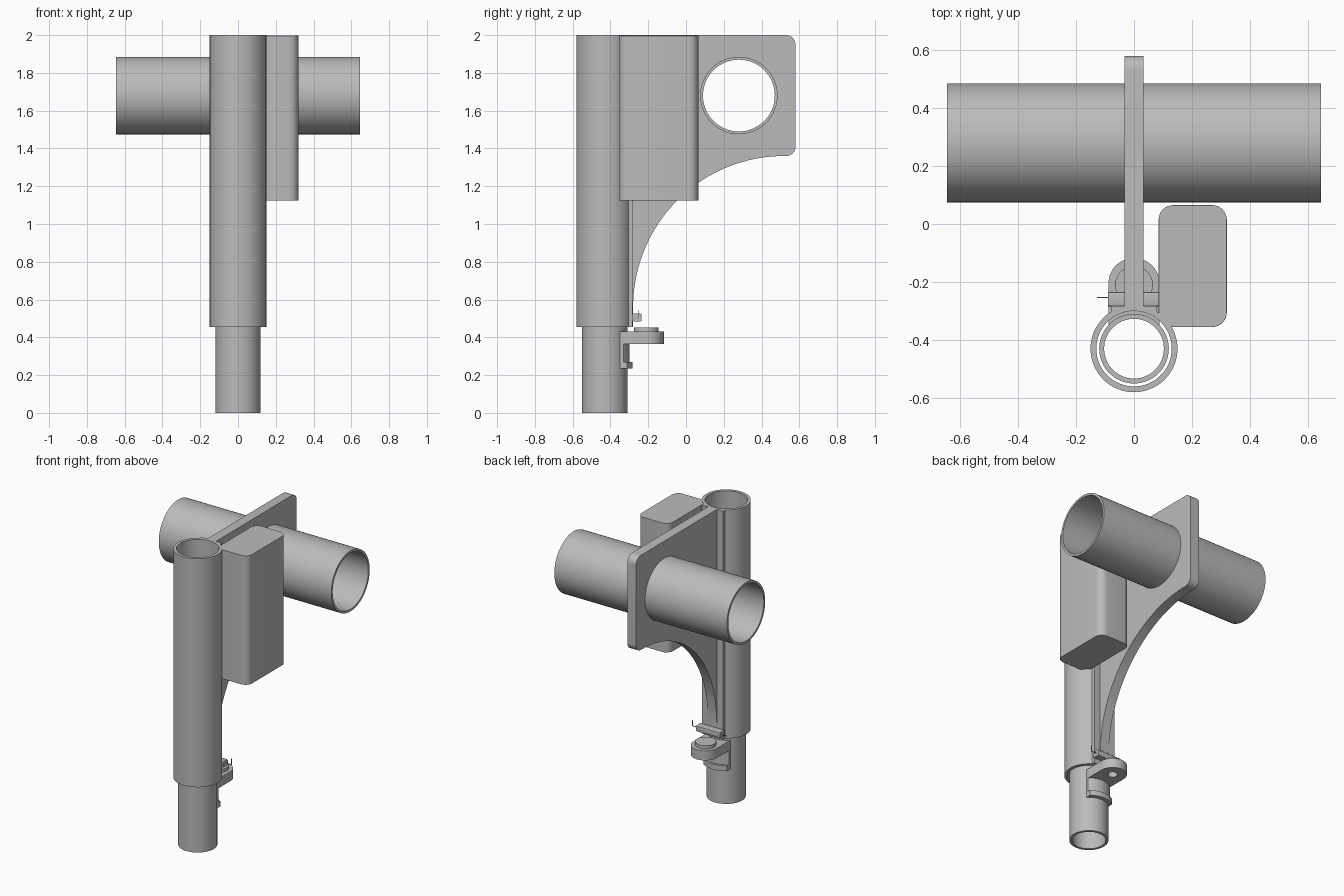
import bpy, bmesh
from math import sin, cos, pi, radians, asin
from mathutils import Vector

if "Cube" in bpy.data.objects:
    bpy.data.objects.remove(bpy.data.objects["Cube"])

grey = bpy.data.materials.new("plain grey")
grey.use_nodes = True
colour = (0.5, 0.5, 0.5, 1)
grey.diffuse_color = colour
grey.node_tree.nodes["Principled BSDF"].inputs["Base Color"].default_value = colour


def arc(u, v, r, start, end, n):
    """Points along an arc, angles in degrees, both ends included."""
    steps = [radians(start + (end - start) * i / n) for i in range(n + 1)]
    return [(u + r * cos(a), v + r * sin(a)) for a in steps]


def circle(u, v, r, n=64):
    return arc(u, v, r, 0, 360, n)[:-1]


def rounded(u0, u1, v0, v1, r, n=8):
    """Outline of a rectangle with rounded corners."""
    return (arc(u1 - r, v1 - r, r, 0, 90, n) + arc(u0 + r, v1 - r, r, 90, 180, n)
            + arc(u0 + r, v0 + r, r, 180, 270, n) + arc(u1 - r, v0 + r, r, 270, 360, n))


def rect(u0, u1, v0, v1):
    return [(u0, v0), (u1, v0), (u1, v1), (u0, v1)]


def prism(name, loops, low, high, axis="z", bevel=0):
    """Extrude an outline (further loops are holes) along z or x."""
    def place(u, v, w):
        return Vector((u, v, w) if axis == "z" else (w, u, v))

    bm = bmesh.new()
    edges = []
    for loop in loops:
        verts = [bm.verts.new(place(u, v, low)) for u, v in loop]
        edges += [bm.edges.new((a, b)) for a, b in zip(verts, verts[1:] + verts[:1])]
    bmesh.ops.triangle_fill(bm, edges=edges, use_beauty=True)
    caps = bmesh.ops.extrude_face_region(bm, geom=bm.faces[:], use_keep_orig=True)
    top = [g for g in caps["geom"] if isinstance(g, bmesh.types.BMVert)]
    bmesh.ops.translate(bm, verts=top, vec=place(0, 0, high - low))
    bmesh.ops.recalc_face_normals(bm, faces=bm.faces[:])
    mesh = bpy.data.meshes.new(name)
    bm.to_mesh(mesh)
    bm.free()
    mesh.materials.append(grey)
    obj = bpy.data.objects.new(name, mesh)
    bpy.context.collection.objects.link(obj)
    bpy.ops.object.select_all(action="DESELECT")
    obj.select_set(True)
    bpy.context.view_layer.objects.active = obj
    bpy.ops.object.shade_smooth_by_angle(angle=radians(30))
    if bevel:
        mod = obj.modifiers.new("soft rims", "BEVEL")
        mod.width = bevel
        mod.segments = 3
        mod.limit_method = "ANGLE"
        mod.angle_limit = radians(60)
    return obj


POST = -0.43   # y of the upright tubes
BOLT = -0.205  # y of the clamp bolt

# Telescoping upright tubes
prism("outer_post", [circle(0, POST, 0.15), circle(0, POST, 0.13)], 0.455, 2.0)
prism("inner_post", [circle(0, POST, 0.12), circle(0, POST, 0.103)], 0, 1.2)

# Flat strip along the back of the post
half = 0.08
edge = 90 - math_angle if (math_angle := asin(half / 0.145) * 180 / pi) else 90
strip = [(half, -0.283), (-half, -0.283)] + arc(0, POST, 0.145, 180 - edge, edge, 16)
prism("back_strip", [strip], 0.455, 2.0)

# Gusset plate with a curved lower edge and a hole for the cross tube
gusset = (arc(0.53, 1.95, 0.05, 0, 90, 8) + [(-0.29, 2.0), (-0.29, 0.56)]
          + arc(0.52, 0.56, 0.80, 180, 90, 40) + arc(0.53, 1.41, 0.05, -90, 0, 8))
prism("gusset_plate", [gusset, circle(0.28, 1.68, 0.20)], -0.033, 0.033, "x")

# Cross tube
prism("cross_tube", [circle(0.28, 1.68, 0.205), circle(0.28, 1.68, 0.19)],
      -0.645, 0.645, "x")

# Side box
prism("side_box", [rounded(0.085, 0.32, -0.355, 0.065, 0.05)], 1.125, 1.997, bevel=0.012)


# Clamp bracket: curved leg, lower lip and a rounded shelf with a bolt
def saddle(thick):
    """Curved pad hugging the inner post, trimmed to the bracket width."""
    inner = asin(0.088 / 0.118) * 180 / pi
    outer = asin(0.088 / (0.12 + thick)) * 180 / pi
    return (arc(0, POST, 0.12 + thick, 90 - outer, 90 + outer, 16)
            + arc(0, POST, 0.118, 90 + inner, 90 - inner, 16))


prism("bracket_leg", [saddle(0.012)], 0.235, 0.43)
prism("bracket_lip", [saddle(0.027)], 0.235, 0.27)
reach = asin(0.088 / 0.118) * 180 / pi
shelf = arc(0, BOLT, 0.088, 0, 180, 32) + arc(0, POST, 0.118, 90 + reach, 90 - reach, 16)
prism("bracket_shelf", [shelf, circle(0, BOLT, 0.03, 32)], 0.365, 0.43)
prism("bolt_head", [circle(0, BOLT - 0.005, 0.065, 48)], 0.428, 0.452, bevel=0.005)

# Latch bar under the gusset with thin wire ends
prism("latch_bar", [rounded(-0.284, -0.235, 0.485, 0.525, 0.006, 3)], -0.09, 0.088, "x")
prism("latch_wire", [rect(-0.255, -0.251, 0.503, 0.507)], -0.128, 0.128, "x")
prism("latch_wire_tip", [rect(0.126, 0.130, -0.255, -0.251)], 0.503, 0.545)
